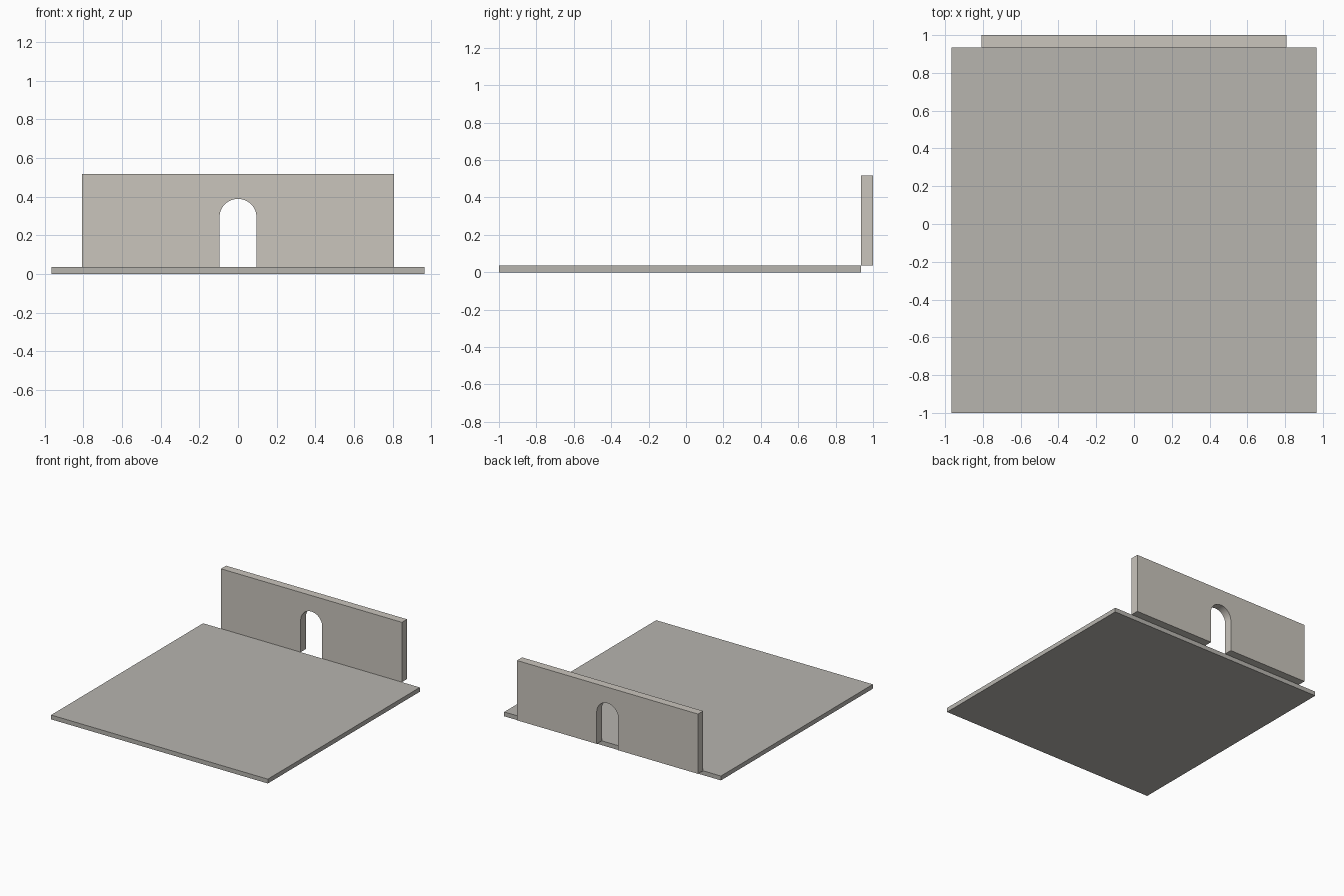
import bpy, bmesh, math

if "Cube" in bpy.data.objects:
    bpy.data.objects.remove(bpy.data.objects["Cube"])

def extruded(name, profile, vec, color):
    """Coloured solid made by sweeping a closed planar profile along vec."""
    bm = bmesh.new()
    face = bm.faces.new([bm.verts.new(p) for p in profile])
    res = bmesh.ops.extrude_face_region(bm, geom=[face])
    moved = [g for g in res["geom"] if isinstance(g, bmesh.types.BMVert)]
    bmesh.ops.translate(bm, verts=moved, vec=vec)
    bmesh.ops.recalc_face_normals(bm, faces=bm.faces)
    mesh = bpy.data.meshes.new(name)
    bm.to_mesh(mesh)
    bm.free()
    mat = bpy.data.materials.new(name + "_stone")
    mat.diffuse_color = (*color, 1)
    mat.use_nodes = True
    mat.node_tree.nodes["Principled BSDF"].inputs["Base Color"].default_value = mat.diffuse_color
    mesh.materials.append(mat)
    obj = bpy.data.objects.new(name, mesh)
    bpy.context.collection.objects.link(obj)
    return obj

# Floor slab
W, Y0, Y1, T = 0.966, -1.0, 0.935, 0.035
extruded("floor_slab", [(-W, Y0, 0), (W, Y0, 0), (W, Y1, 0), (-W, Y1, 0)], (0, 0, T),
         (0.475, 0.46, 0.43))

# Back wall with an arched doorway open at the bottom
HALF, TOP = 0.807, 0.517
R, SPRING, SEGS = 0.096, 0.292, 24
arch = [(R * math.cos(math.pi * i / SEGS), Y1, SPRING + R * math.sin(math.pi * i / SEGS))
        for i in range(SEGS + 1)]
outline = [(-R, Y1, T), (-HALF, Y1, T), (-HALF, Y1, TOP),
           (HALF, Y1, TOP), (HALF, Y1, T), (R, Y1, T)] + arch
wall = extruded("arched_wall", outline, (0, 1.0 - Y1, 0), (0.588, 0.555, 0.507))

# Smooth only the arch curve
bpy.context.view_layer.objects.active = wall
wall.select_set(True)
bpy.ops.object.shade_smooth_by_angle(angle=math.radians(30))
